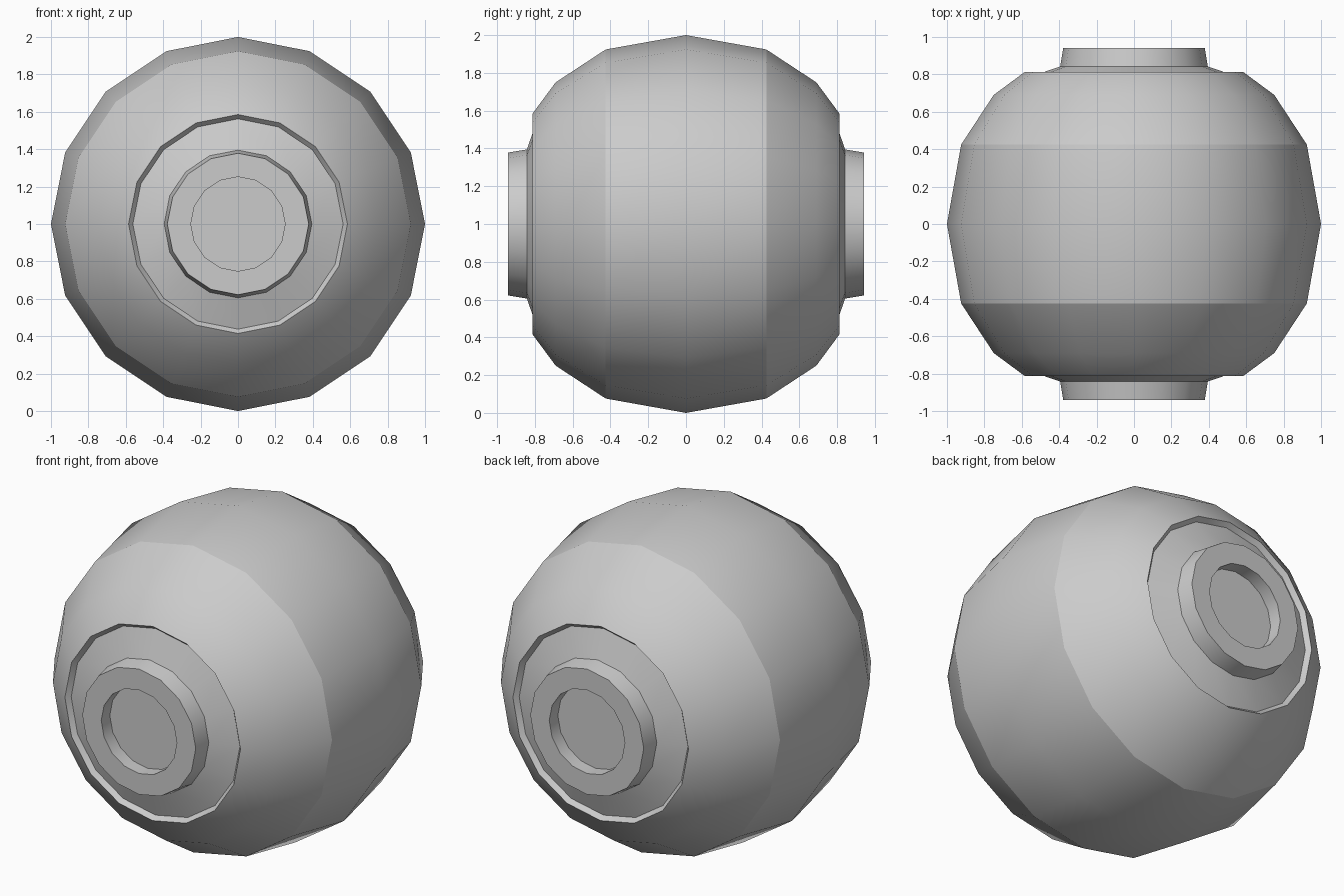
import bpy, bmesh, math

if "Cube" in bpy.data.objects:
    bpy.data.objects.remove(bpy.data.objects["Cube"])

SIDES = 16


def lathe_y(name, profile, sharp):
    """Revolve (y, radius) points round the y axis; sharp = ring indices kept crisp."""
    bm = bmesh.new()
    rings = []
    for y, r in profile:
        rings.append([bm.verts.new((r * math.cos(2 * math.pi * i / SIDES), y,
                                    1 + r * math.sin(2 * math.pi * i / SIDES)))
                      for i in range(SIDES)])
    for a, b in zip(rings, rings[1:]):
        for i in range(SIDES):
            j = (i + 1) % SIDES
            bm.faces.new((a[i], a[j], b[j], b[i]))
    bm.faces.new(rings[0])
    bm.faces.new(rings[-1])
    bmesh.ops.recalc_face_normals(bm, faces=bm.faces)
    for f in bm.faces:
        f.smooth = True
    for k in sharp:
        for i in range(SIDES):
            bm.edges.get((rings[k][i], rings[k][(i + 1) % SIDES])).smooth = False
    me = bpy.data.meshes.new(name)
    bm.to_mesh(me)
    bm.free()
    ob = bpy.data.objects.new(name, me)
    bpy.context.collection.objects.link(ob)
    return ob


# Half profile from the middle outwards: shell, recessed end plate, boss, socket
half = [(0.425, 0.924), (0.69, 0.75), (0.812, 0.585),   # shell
        (0.785, 0.562), (0.842, 0.395),                 # recess and end plate
        (0.942, 0.378), (0.942, 0.252), (0.86, 0.252)]  # boss and socket
crisp = [0, 2, 3, 4, 5, 6, 7]

n = len(half)
profile = [(-y, r) for y, r in reversed(half)] + [(0, 1)] + half
sharp = [n - 1 - k for k in crisp] + [n + 1 + k for k in crisp]
lathe_y("barrel_body", profile, sharp)
